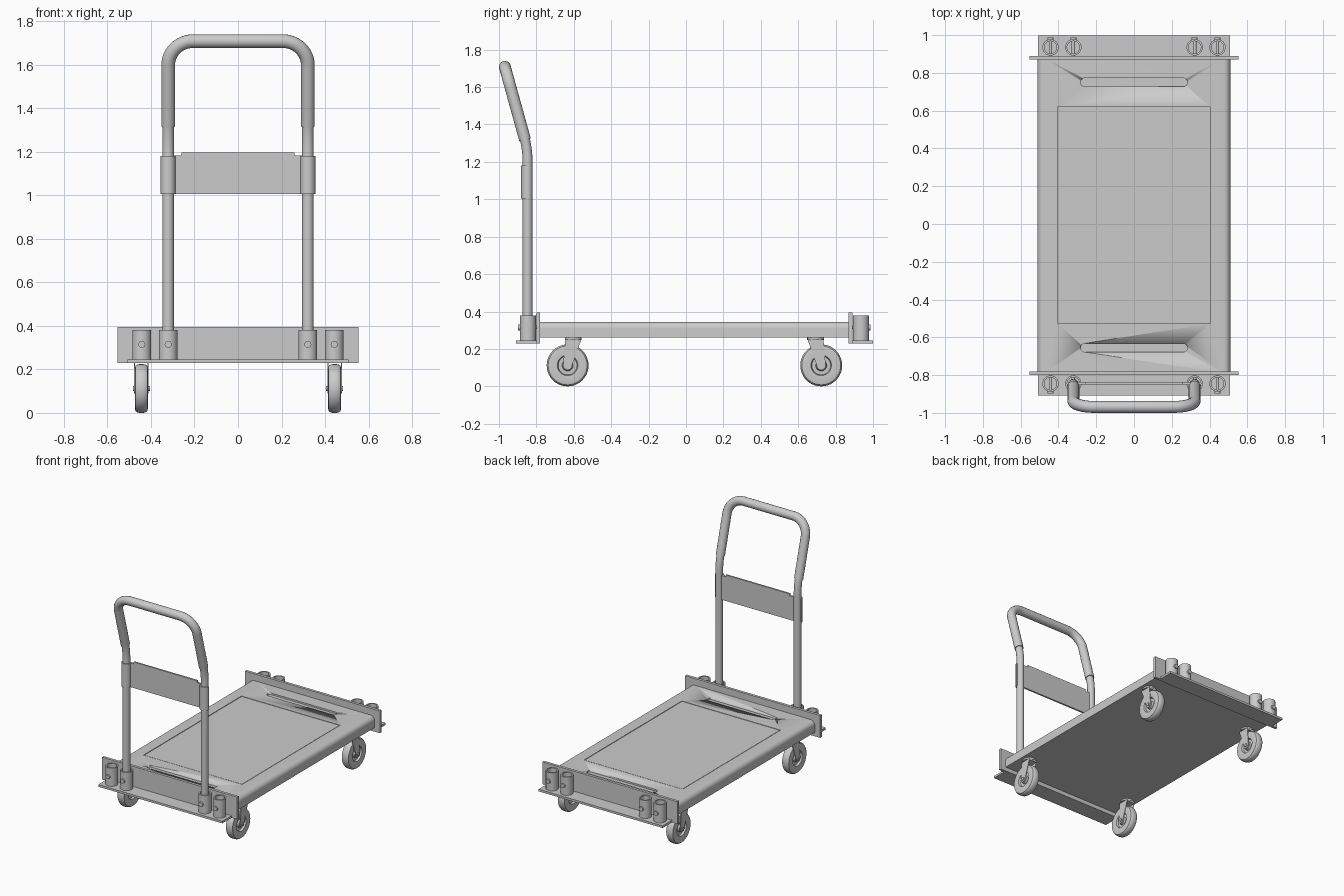
import bpy, bmesh, math
from mathutils import Matrix, Vector

if "Cube" in bpy.data.objects:
    bpy.data.objects.remove(bpy.data.objects["Cube"])

MID = 0.045          # y of the deck centre
PX, PY = 0.321, -0.847   # handle post position


def finish(name, bm, smooth=True):
    bmesh.ops.recalc_face_normals(bm, faces=bm.faces)
    me = bpy.data.meshes.new(name)
    bm.to_mesh(me)
    bm.free()
    ob = bpy.data.objects.new(name, me)
    bpy.context.collection.objects.link(ob)
    if smooth:
        bpy.ops.object.select_all(action='DESELECT')
        ob.select_set(True)
        bpy.context.view_layer.objects.active = ob
        bpy.ops.object.shade_smooth_by_angle(angle=math.radians(35))
    return ob


def box(name, x0, x1, y0, y1, z0, z1):
    bm = bmesh.new()
    bmesh.ops.create_cube(bm, size=1)
    for v in bm.verts:
        v.co = Vector(((x0 + x1) / 2 + v.co.x * (x1 - x0),
                       (y0 + y1) / 2 + v.co.y * (y1 - y0),
                       (z0 + z1) / 2 + v.co.z * (z1 - z0)))
    return finish(name, bm, False)


def lathe(name, profile, loc, axis='Z', closed=False, n=32):
    """Spin (radius, height) points about an axis."""
    rot = {'Z': Matrix(), 'X': Matrix.Rotation(math.pi / 2, 4, 'Y'),
           'Y': Matrix.Rotation(-math.pi / 2, 4, 'X')}[axis]
    bm = bmesh.new()
    vs = [bm.verts.new((r, 0, h)) for r, h in profile]
    pairs = list(zip(vs, vs[1:])) + ([(vs[-1], vs[0])] if closed else [])
    es = [bm.edges.new(p) for p in pairs]
    bmesh.ops.spin(bm, geom=vs + es, cent=(0, 0, 0), axis=(0, 0, 1),
                   angle=2 * math.pi, steps=n)
    bmesh.ops.remove_doubles(bm, verts=bm.verts, dist=1e-5)
    bm.transform(Matrix.Translation(loc) @ rot)
    return finish(name, bm)


def rod(name, r, a, b, loc, axis):
    return lathe(name, [(0, a), (r, a), (r, b), (0, b)], loc, axis, n=20)


def prism(name, pts, axis, lo, hi):
    """Extrude an outline: axis X takes (y,z), axis Z takes (x,y)."""
    bm = bmesh.new()
    vs = [bm.verts.new((lo, a, b) if axis == 'X' else (a, b, lo)) for a, b in pts]
    f = bm.faces.new(vs)
    ext = bmesh.ops.extrude_face_region(bm, geom=[f])['geom']
    d = Vector((hi - lo, 0, 0)) if axis == 'X' else Vector((0, 0, hi - lo))
    for v in ext:
        if isinstance(v, bmesh.types.BMVert):
            v.co += d
    return finish(name, bm)


def tube(name, pts, r):
    cu = bpy.data.curves.new(name, 'CURVE')
    cu.dimensions = '3D'
    cu.bevel_depth, cu.bevel_resolution, cu.use_fill_caps = r, 6, True
    sp = cu.splines.new('POLY')
    sp.points.add(len(pts) - 1)
    for p, co in zip(sp.points, pts):
        p.co = (*co, 1)
    tmp = bpy.data.objects.new(name, cu)
    bpy.context.collection.objects.link(tmp)
    bpy.context.view_layer.update()
    bm = bmesh.new()
    me = bpy.data.meshes.new_from_object(
        tmp.evaluated_get(bpy.context.evaluated_depsgraph_get()))
    bm.from_mesh(me)
    bpy.data.objects.remove(tmp)
    return finish(name, bm)


def arc(cx, cy, r, a0, a1, n=12):
    return [(cx + r * math.cos(math.radians(a0 + (a1 - a0) * i / n)),
             cy + r * math.sin(math.radians(a0 + (a1 - a0) * i / n))) for i in range(n + 1)]


def cut(target, cutter):
    m = target.modifiers.new('cut', 'BOOLEAN')
    m.operation, m.solver, m.object = 'DIFFERENCE', 'EXACT', cutter
    bpy.context.view_layer.objects.active = target
    bpy.ops.object.modifier_apply(modifier=m.name)
    bpy.data.objects.remove(cutter)


# Deck: rounded long edges, recessed mat and two slots
bm = bmesh.new()
prof = (arc(0.475, 0.310, 0.035, 0, 90, 8) + arc(-0.475, 0.310, 0.035, 90, 180, 8)
        + [(-0.51, 0.26), (0.51, 0.26)])
f = bm.faces.new([bm.verts.new((x, -0.79, z)) for x, z in prof])
g = bmesh.ops.extrude_face_region(bm, geom=[f])['geom']
bmesh.ops.translate(bm, vec=(0, 1.67, 0), verts=[v for v in g if isinstance(v, bmesh.types.BMVert)])
deck = finish('deck', bm)
cut(deck, box('mat_cutter', -0.406, 0.403, -0.527, 0.62, 0.337, 0.40))
for y in (-0.655, 0.75):
    cut(deck, prism('slot_cutter', arc(0.26, y, 0.023, -90, 90) + arc(-0.26, y, 0.023, 90, 270),
                    'Z', 0.333, 0.40))
box('deck_mat', -0.402, 0.399, -0.523, 0.616, 0.33, 0.344)

for s, end in ((-1, 'front'), (1, 'back')):
    # End plate and ledge
    y = sorted((MID + s * 0.825, MID + s * 0.845))
    box(end + '_plate', -0.553, 0.553, *y, 0.23, 0.395)
    y = sorted((MID + s * 0.83, MID + s * 0.954))
    box(end + '_ledge', -0.508, 0.508, *y, 0.23, 0.246)
    for x in (-0.442, -PX, PX, 0.442):
        # Hollow post sockets with cross bolts
        sy = MID + s * 0.89
        lathe(end + '_socket', [(0.043, 0.24), (0.043, 0.38), (0.033, 0.38), (0.033, 0.24)],
              (x, sy, 0), closed=True)
        rod(end + '_socket_bolt', 0.009, -0.045, 0.045, (x, sy, 0.315), 'Y')
        o = sorted((s * 0.040, s * 0.052))
        rod(end + '_bolt_head', 0.016, *o, (x, sy, 0.315), 'Y')
    for x in (-0.444, 0.444):
        # Caster wheel with recessed hub
        wy = MID + s * 0.678
        half = [(0.0, 0.024), (0.026, 0.024), (0.030, 0.012), (0.050, 0.012), (0.055, 0.027),
                (0.092, 0.030), (0.104, 0.027), (0.110, 0.018), (0.112, 0.008)]
        lathe(end + '_wheel', half + [(r, -h) for r, h in reversed(half)],
              (x, wy, 0.112), 'X', n=40)
        rod(end + '_axle', 0.012, -0.039, 0.039, (x, wy, 0.112), 'X')
        # Swivel fork offset toward the deck middle
        py = wy - s * 0.03
        leg = [(py - 0.042, 0.248), (py + 0.042, 0.248)]
        leg += arc(wy, 0.112, 0.024, 0, -180)
        for side in (-1, 1):
            prism(end + '_fork_leg', leg, 'X', *sorted((x + side * 0.029, x + side * 0.033)))
        box(end + '_fork_crown', x - 0.033, x + 0.033, py - 0.042, py + 0.042, 0.236, 0.25)
        rod(end + '_swivel', 0.045, 0.248, 0.263, (x, py, 0), 'Z')

# Handle path: straight posts, backward bend, rounded top corners
K = Vector((PX, PY, 1.27))
U = Vector((0, -0.122, 0.440)).normalized()
LEN, R = 0.455, 0.115
a, b = Vector((PX, PY, 1.20)), K + U * 0.07
bend = [a * (1 - t) ** 2 + K * 2 * t * (1 - t) + b * t * t for t in [i / 8 for i in range(9)]]
post = [Vector((PX, PY, 0.245))] + bend
corner = [Vector((cx, K.y, K.z)) + U * cs for cx, cs in arc(PX - R, LEN - R, R, 0, 90)]
grip = [K + U * 0.05] + corner


def mirrored(pts):
    return [Vector((-p.x, p.y, p.z)) for p in pts]


tube('right_post', post, 0.0265)
tube('left_post', mirrored(post), 0.0265)
tube('handle_grip', grip + mirrored(grip)[::-1], 0.0315)

# Cross panel with half sleeves wrapped round the posts
box('cross_panel', -0.30, 0.30, PY - 0.003, PY + 0.010, 1.005, 1.183)
box('cross_panel_lip', -0.26, 0.26, PY - 0.003, PY + 0.010, 1.18, 1.197)
for s in (-1, 1):
    prism('panel_sleeve', arc(s * PX, PY, 0.034, 180, 360, 16) + arc(s * PX, PY, 0.026, 360, 180, 16),
          'Z', 1.005, 1.18)
